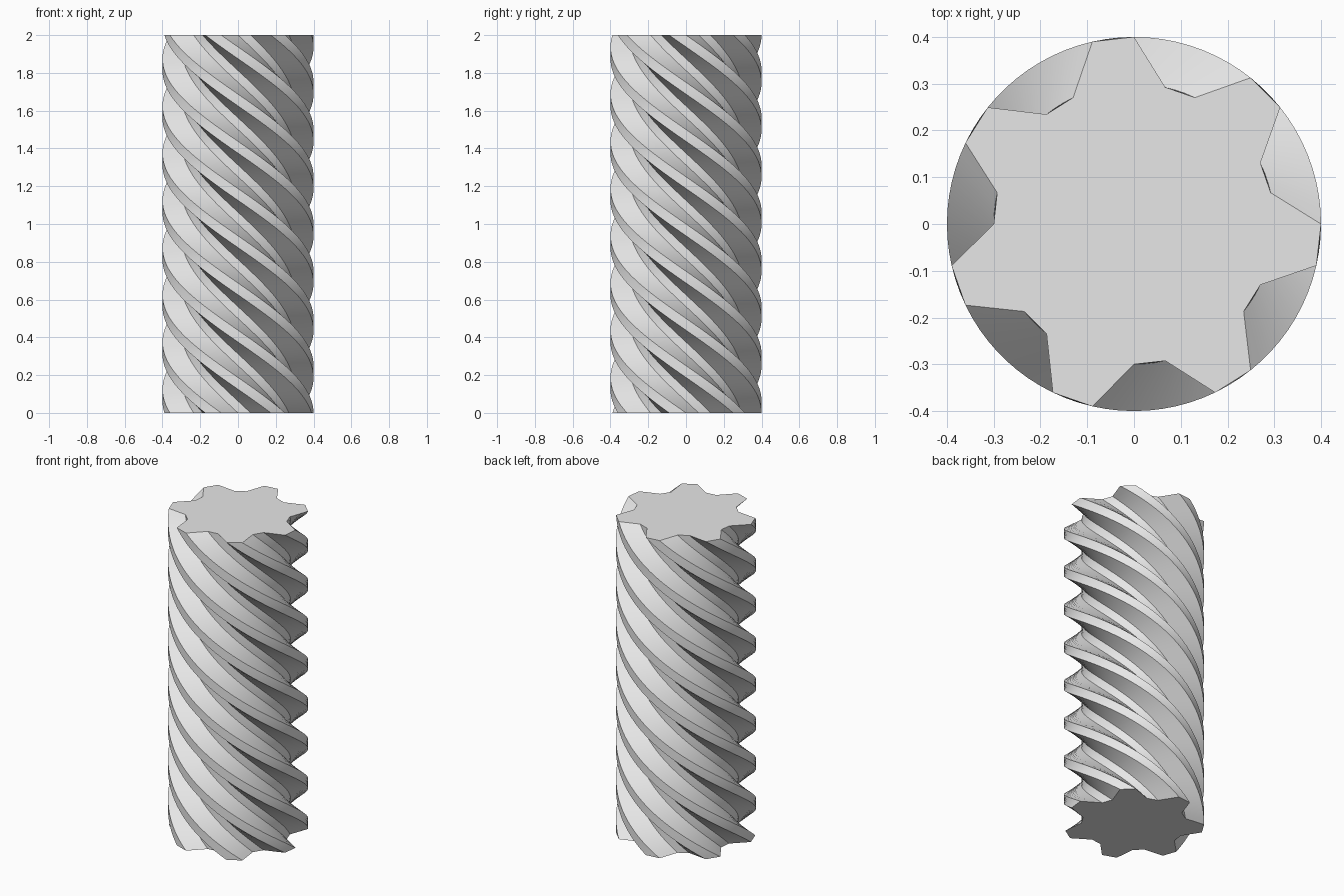
import bpy, bmesh, math

cube = bpy.data.objects.get("Cube")
if cube:
    bpy.data.objects.remove(cube, do_unlink=True)

TEETH = 7
HEIGHT = 2.0
TOOTH_RADII = (0.4, 0.3, 0.3, 0.4)   # tip, root, root, tip
STEPS = 96
PITCH = math.tau / TEETH
TWIST = 8 * PITCH                    # the helix advances eight teeth over the height

# One plain grey material
grey = bpy.data.materials.new("plain grey")
grey.use_nodes = True
colour = (0.8, 0.8, 0.8, 1)
grey.diffuse_color = colour
grey.node_tree.nodes["Principled BSDF"].inputs["Base Color"].default_value = colour


def gear_ring(bm, z, turn):
    """Add one toothed cross-section at height z, turned by an angle."""
    count = TEETH * len(TOOTH_RADII)
    ring = []
    for k in range(count):
        radius = TOOTH_RADII[k % len(TOOTH_RADII)]
        angle = math.tau * k / count + turn
        ring.append(bm.verts.new((radius * math.cos(angle), radius * math.sin(angle), z)))
    return ring


# Toothed section swept upward while turning clockwise
bm = bmesh.new()
rings = [gear_ring(bm, HEIGHT * i / STEPS, -TWIST * i / STEPS) for i in range(STEPS + 1)]
for low, high in zip(rings, rings[1:]):
    for k in range(len(low)):
        n = (k + 1) % len(low)
        bm.faces.new((low[k], low[n], high[n], high[k]))

# Flat end caps
bm.faces.new(list(reversed(rings[0])))
bm.faces.new(rings[-1])

mesh = bpy.data.meshes.new("helical_gear")
bm.to_mesh(mesh)
bm.free()
mesh.materials.append(grey)
gear = bpy.data.objects.new("helical_gear", mesh)
bpy.context.collection.objects.link(gear)

# Smooth along the helix, crisp at the tooth corners
bpy.ops.object.select_all(action="DESELECT")
gear.select_set(True)
bpy.context.view_layer.objects.active = gear
bpy.ops.object.shade_smooth_by_angle(angle=math.radians(25))
